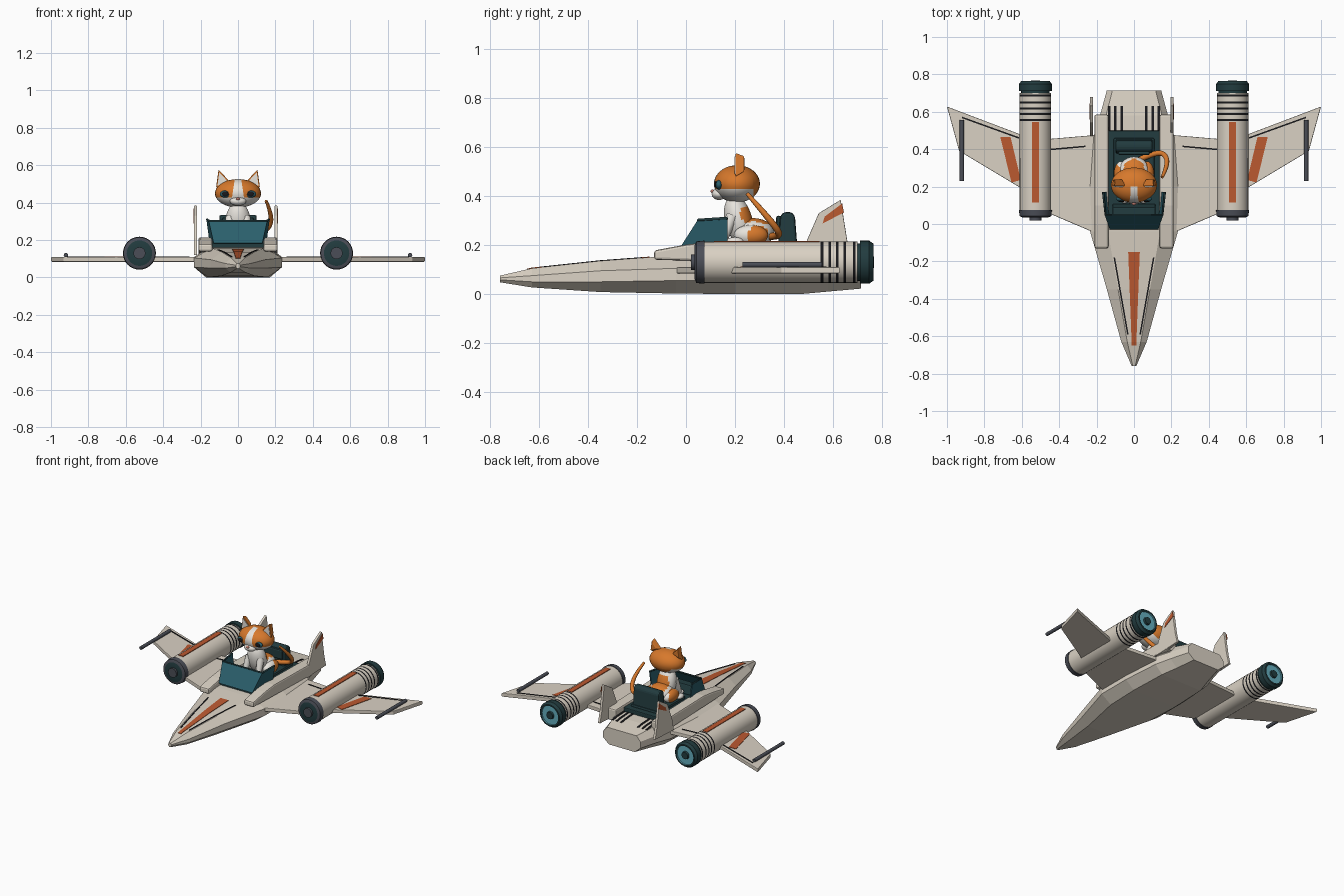
import bpy, bmesh, math
from mathutils import Vector, Matrix

old = bpy.data.objects.get("Cube")
if old:
    bpy.data.objects.remove(old, do_unlink=True)


def material(name, r, g, b):
    m = bpy.data.materials.new(name)
    m.use_nodes = True
    m.diffuse_color = (r, g, b, 1)
    m.node_tree.nodes["Principled BSDF"].inputs["Base Color"].default_value = (r, g, b, 1)
    return m


CREAM = material("cream hull", .70, .64, .55)
RED = material("rust red", .50, .10, .03)
ORANGE = material("orange fur", .68, .19, .025)
WHITE = material("white fur", .80, .77, .72)
DARK = material("dark teal", .016, .045, .050)
GLASS = material("teal glass", .024, .115, .15)
GREY = material("gun grey", .07, .076, .095)
BLACK = material("black", .01, .01, .012)
CYAN = material("glow cyan", .13, .43, .52)
PINK = material("pink nose", .60, .22, .17)


def finish(name, bm, mats, smooth=0, bevel=0):
    bmesh.ops.recalc_face_normals(bm, faces=bm.faces)
    me = bpy.data.meshes.new(name)
    bm.to_mesh(me)
    bm.free()
    for m in mats:
        me.materials.append(m)
    ob = bpy.data.objects.new(name, me)
    bpy.context.collection.objects.link(ob)
    if smooth:
        bpy.ops.object.select_all(action="DESELECT")
        ob.select_set(True)
        bpy.context.view_layer.objects.active = ob
        bpy.ops.object.shade_smooth_by_angle(angle=math.radians(smooth))
    if bevel:
        mod = ob.modifiers.new("bevel", "BEVEL")
        mod.width, mod.segments = bevel, 2
    return ob


def loft(name, rings, mats, closed=True, caps=True, smooth=0, bevel=0):
    """Skin a list of point rings."""
    bm = bmesh.new()
    rows = [[bm.verts.new(p) for p in ring] for ring in rings]
    n = len(rows[0])
    for a, b in zip(rows, rows[1:]):
        for i in range(n if closed else n - 1):
            j = (i + 1) % n
            bm.faces.new((a[i], a[j], b[j], b[i]))
    if caps:
        bm.faces.new(rows[0])
        bm.faces.new(rows[-1])
    return finish(name, bm, mats, smooth, bevel)


def prism(name, outline, axis, lo, hi, mat, bevel=0):
    """Extrude an outline: (y, z) along x, or (x, y) along z."""
    put = (lambda p, h: (h, *p)) if axis == "x" else (lambda p, h: (*p, h))
    return loft(name, [[put(p, h) for p in outline] for h in (lo, hi)], [mat], bevel=bevel)


def box(name, x0, x1, y0, y1, z0, z1, mat, bevel=0):
    return prism(name, [(x0, y0), (x1, y0), (x1, y1), (x0, y1)], "z", z0, z1, mat, bevel)


def line(name, a, b, w, z, mat):
    d = Vector(b) - Vector(a)
    n = Vector((-d.y, d.x)).normalized() * w
    a, b = Vector(a), Vector(b)
    return prism(name, [tuple(p) for p in (a - n, b - n, b + n, a + n)], "z", z - .002, z + .003, mat)


def ball(name, c, r, mats, rule=None, cuts=(), tilt=0):
    """Ellipsoid; cuts add clean edges where the rule changes colour."""
    bm = bmesh.new()
    bmesh.ops.create_uvsphere(bm, u_segments=32, v_segments=20, radius=1)
    bm.transform(Matrix.Translation(c) @ Matrix.Rotation(tilt, 4, "X") @ Matrix.Diagonal((*r, 1)))
    for co, no in cuts:
        bmesh.ops.bisect_plane(bm, geom=bm.verts[:] + bm.edges[:] + bm.faces[:], plane_co=co, plane_no=no)
    if rule:
        for f in bm.faces:
            f.material_index = int(rule(f.calc_center_median()))
    return finish(name, bm, mats, 60)


def tube(name, pts, radii, mat, spline="NURBS"):
    cu = bpy.data.curves.new(name, "CURVE")
    cu.dimensions, cu.bevel_depth, cu.bevel_resolution, cu.use_fill_caps = "3D", 1, 3, True
    sp = cu.splines.new(spline)
    sp.points.add(len(pts) - 1)
    for p, co, r in zip(sp.points, pts, radii):
        p.co, p.radius = (*co, 1), r
    if spline == "NURBS":
        sp.use_endpoint_u, sp.order_u = True, 3
    cu.materials.append(mat)
    ob = bpy.data.objects.new(name, cu)
    bpy.context.collection.objects.link(ob)
    return ob


# Hull: y, half widths (top, side, bottom), heights (bottom, low side, high side, top)
STATIONS = [(-.76, .006, .012, .006, .048, .058, .066, .075),
            (-.63, .036, .068, .04, .027, .05, .075, .105),
            (-.35, .085, .145, .09, .008, .05, .095, .135),
            (-.04, .14, .235, .16, .002, .055, .105, .158),
            (.2, .15, .235, .17, 0, .055, .11, .165),
            (.47, .16, .215, .16, 0, .055, .11, .165),
            (.58, .15, .182, .13, .01, .06, .11, .16),
            (.715, .115, .145, .10, .022, .06, .105, .14)]
rings = []
for y, wt, ws, wb, z0, z1, z2, z3 in STATIONS:
    half = [(wb, z0), (ws, z1), (ws, z2), (wt, z3)]
    rings.append([(x, y, z) for x, z in half] + [(-x, y, z) for x, z in half[::-1]])
loft("hull", rings, [CREAM])


def deck(y):
    for a, b in zip(STATIONS, STATIONS[1:]):
        if a[0] <= y <= b[0]:
            return a[7] + (b[7] - a[7]) * (y - a[0]) / (b[0] - a[0])


def deck_strip(name, a, b, wa, wb, mat):
    """Thin painted strip following the deck from a to b."""
    ys = [a[1]] + [s[0] for s in STATIONS if a[1] < s[0] < b[1]] + [b[1]]
    out = []
    for y in ys:
        t = (y - a[1]) / (b[1] - a[1])
        x, w, z = a[0] + (b[0] - a[0]) * t, wa + (wb - wa) * t, deck(y)
        out.append([(x - w, y, z - .003), (x + w, y, z - .003), (x + w, y, z + .003), (x - w, y, z + .003)])
    loft(name, out, [mat])


deck_strip("nose_stripe", (0, -.65), (0, -.15), .012, .031, RED)

# Engine profile: radius, y, material of the band that follows
profile = [(.001, .02, 2), (.032, .02, 2), (.032, .035, 1), (.068, .035, 2), (.085, .042, 2),
           (.088, .075, 2), (.084, .075, 0)]
for y in (.55, .582, .612, .643, .682):
    profile += [(.0845, y, 3), (.0845, y + .011, 0)]
profile += [(.084, .70, 1), (.076, .70, 1), (.076, .71, 1), (.088, .71, 1), (.088, .748, 1), (.076, .765, 1),
            (.066, .765, 4), (.066, .755, 4), (.027, .755, 1), (.024, .768, 1), (.001, .768, 1)]
SEG = 32
WING = [(.18, -.06), (.45, .055), (.61, .195), (.935, .39), (1, .628), (.61, .48), (.45, .455), (.18, .478)]

for s, side in ((1, "left"), (-1, "right")):
    # Wings and their markings
    prism(side + "_wing", [(x * s, y) for x, y in WING], "z", .084, .110, CREAM, .004)
    line(side + "_outer_wing_line", (.615 * s, .46), (.92 * s, .57), .004, .11, BLACK)
    line(side + "_inner_wing_line", (.26 * s, .415), (.45 * s, .398), .004, .11, BLACK)
    patch = [(.66, .465), (.715, .465), (.655, .222), (.605, .235)]
    prism(side + "_wing_patch", [(x * s, y) for x, y in patch], "z", .108, .113, RED)
    tube(side + "_wing_cannon", [(.92 * s, .23, .12), (.92 * s, .555, .12)], [.012] * 2, GREY, "POLY")
    # Engine, coloured by band
    eng = loft(side + "_engine", [[(.527 * s + r * math.cos(k * math.tau / SEG), y,
                                    .13 + r * math.sin(k * math.tau / SEG)) for k in range(SEG)]
                                  for r, y, m in profile], [CREAM, DARK, GREY, BLACK, CYAN], smooth=35)
    for i, p in enumerate(eng.data.polygons):
        p.material_index = profile[min(i // SEG, len(profile) - 2)][2]
    eng.data.polygons[len(eng.data.polygons) - 1].material_index = 1
    eng.data.polygons[len(eng.data.polygons) - 2].material_index = 2
    box(side + "_engine_stripe", .527 * s - .018, .527 * s + .018, .115, .545, .207, .217, RED)
    # Nose lines, cockpit rails, rear vents
    deck_strip(side + "_nose_line", (.033 * s, -.59), (.105 * s, -.18), .004, .004, BLACK)
    rail = [(-.13, .14), (-.13, .178), (0, .202), (.1, .214), (.585, .205), (.585, .12)]
    prism(side + "_cockpit_rail", rail, "x", .137 * s, .212 * s, CREAM, .01)
    for x in (.065, .10, .132):
        deck_strip(side + "_rear_vent", (x * s, .49), (x * s, .63), .007, .007, BLACK)
    # Tail fins with outer patch
    fx = .203 if s > 0 else -.227
    fin = [(.47, .12), (.49, .21), (.542, .33), (.632, .385), (.66, .21), (.68, .13)]
    prism(side + "_fin", fin, "x", fx - .009, fx + .009, CREAM, .003)
    prism(side + "_fin_patch", [(.558, .288), (.566, .316), (.638, .37), (.645, .333)], "x",
          fx + .007 * s, fx + .012 * s, RED)

# Cockpit tub, console and seat
box("cockpit_tub", -.138, .138, 0, .5, .13, .192, DARK, .006)
prism("console", [(.0, .19), (.04, .25), (.09, .25), (.11, .19)], "x", -.115, .115, DARK, .006)
prism("seat_back", [(.375, .19), (.385, .32), (.40, .335), (.43, .335), (.445, .32), (.455, .19)],
      "x", -.1, .1, DARK, .014)
box("seat_headrest", -.085, .085, .368, .39, .25, .32, DARK, .01)
box("seat_base", -.11, .11, .16, .46, .18, .208, DARK, .01)

# Windscreen: front pane and two sides, with a dark top frame
low = [(.148, .17, .185), (.128, -.025, .182), (-.128, -.025, .182), (-.148, .17, .185)]
top = [(.165, .17, .31), (.153, .05, .302), (-.153, .05, .302), (-.165, .17, .31)]
screen = loft("windscreen", [low, top], [GLASS], closed=False, caps=False)
mod = screen.modifiers.new("thickness", "SOLIDIFY")
mod.thickness, mod.offset = .008, 0
tube("windscreen_frame", top, [.006] * 4, DARK, "POLY")


# Cat body with patches
def patches(p):
    spots = [((0, .30, .325), .065), ((.09, .30, .235), .05), ((-.09, .27, .24), .05), ((.05, .25, .325), .035)]
    return any((p - Vector(c)).length < r for c, r in spots)


FUR = [WHITE, ORANGE]
ball("cat_chest", (0, .215, .30), (.066, .056, .105), FUR, patches, tilt=.25)
ball("cat_hips", (0, .275, .25), (.085, .085, .06), FUR, patches)
for s, side in ((1, "left"), (-1, "right")):
    ball(side + "_haunch", (.07 * s, .265, .24), (.038, .07, .042), FUR, patches)
    tube(side + "_foreleg", [(.042 * s, .19, .32), (.052 * s, .165, .26), (.05 * s, .15, .215)],
         [.026, .02, .018], WHITE)
    ball(side + "_paw", (.05 * s, .14, .213), (.023, .03, .016), [WHITE])
    ball(side + "_hind_paw", (.092 * s, .2, .216), (.022, .035, .016), [WHITE])
tube("cat_tail", [(0, .33, .235), (.08, .37, .235), (.16, .385, .25), (.185, .32, .33), (.15, .25, .41)],
     [.015, .015, .014, .013, .008], ORANGE)


# Head: white muzzle half and blaze, orange crown
def head_rule(p):
    white = (p.z < .428 and p.y < .275) or (p.y < .2 and abs(p.x) < .032 - (p.z - .428) * .15)
    return not white


head_cuts = [((0, 0, .428), (0, 0, 1)), ((0, .275, 0), (0, 1, 0)), ((0, .2, 0), (0, 1, 0)),
             ((.032, 0, .428), (1, 0, .15)), ((-.032, 0, .428), (-1, 0, .15))]
ball("cat_head", (0, .208, .45), (.123, .094, .076), FUR, head_rule, head_cuts)
ball("cat_muzzle", (0, .135, .408), (.044, .03, .024), [WHITE])
ball("cat_nose", (0, .108, .42), (.011, .008, .007), [PINK])
for s, side in ((1, "left"), (-1, "right")):
    ball(side + "_eye", (.066 * s, .135, .446), (.031, .015, .019), [GLASS], tilt=0)
    ball(side + "_pupil", (.068 * s, .122, .447), (.017, .005, .014), [BLACK])
    # Ear: flattened pyramid with a pale inner plate
    ear = [(.042, .512), (.118, .478), (.104, .578)]
    for part, scale, y0, y1, mat in (("ear", 1, .202, .238, ORANGE), ("inner_ear", .72, .199, .206, WHITE)):
        mid = Vector((.09, .52))
        pts = [mid + (Vector(p) - mid) * scale for p in ear]
        back = [p + (Vector((.1, .54)) - p) * (.35 if part == "ear" else 0) for p in pts]
        loft(side + "_" + part, [[(p.x * s, y0, p.y) for p in pts], [(p.x * s, y1, p.y) for p in back]],
             [mat], bevel=.004 if part == "ear" else 0)
